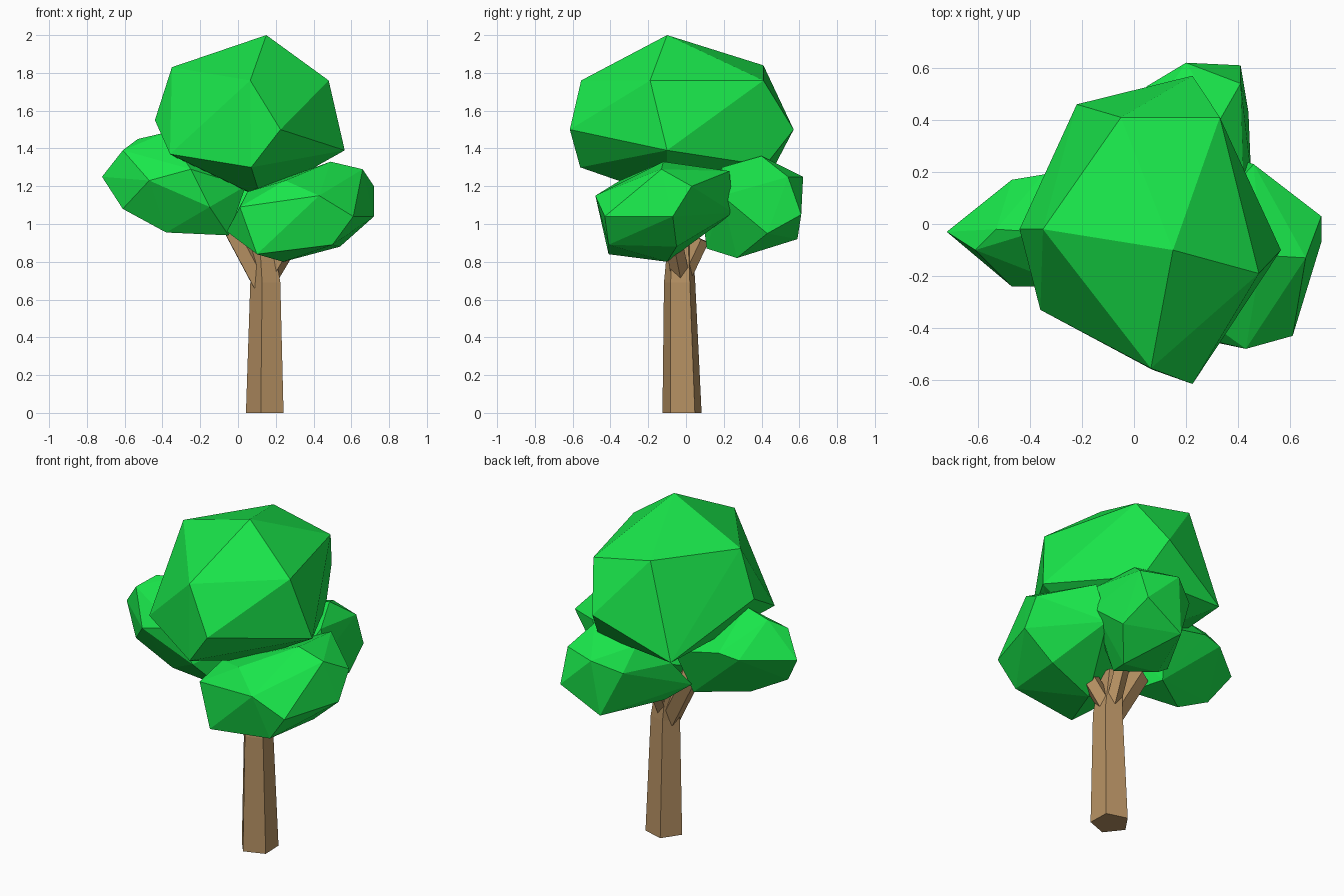
import bpy, bmesh, math
from mathutils import Vector


def material(name, colour):
    m = bpy.data.materials.new(name)
    m.diffuse_color = colour
    return m


LEAF = material("leaf_green", (0.01, 0.80, 0.07, 1))
BARK = material("bark_brown", (0.47, 0.285, 0.125, 1))


def finish(bm, name, mat):
    bmesh.ops.recalc_face_normals(bm, faces=bm.faces)
    me = bpy.data.meshes.new(name)
    bm.to_mesh(me)
    bm.free()
    me.materials.append(mat)
    bpy.context.collection.objects.link(bpy.data.objects.new(name, me))


def clump(name, corners):
    """Faceted leaf mass: convex hull around a few corner points."""
    bm = bmesh.new()
    for c in corners:
        bm.verts.new(c)
    bmesh.ops.convex_hull(bm, input=bm.verts)
    loose = [v for v in bm.verts if not v.link_faces]
    bmesh.ops.delete(bm, geom=loose, context='VERTS')
    finish(bm, name, LEAF)


def limb(name, path, sides=5, turn=0.0):
    """Low-sided tapering limb through (x, y, z, radius) stations."""
    bm = bmesh.new()
    direction = (Vector(path[-1][:3]) - Vector(path[0][:3])).normalized()
    rot = Vector((0, 0, 1)).rotation_difference(direction)
    if direction.z > 0.98:
        rot.identity()
    rings = []
    for x, y, z, r in path:
        ring = []
        for i in range(sides):
            a = turn + math.tau * i / sides
            offset = rot @ Vector((r * math.cos(a), r * math.sin(a), 0))
            ring.append(bm.verts.new(Vector((x, y, z)) + offset))
        rings.append(ring)
    for lo, hi in zip(rings, rings[1:]):
        for i in range(sides):
            j = (i + 1) % sides
            bm.faces.new((lo[i], lo[j], hi[j], hi[i]))
    bm.faces.new(rings[0][::-1])
    bm.faces.new(rings[-1])
    finish(bm, name, BARK)


# Trunk and its forks
limb("trunk", [(0.151, -0.02, 0, 0.109), (0.152, -0.033, 0.69, 0.087),
               (0.13, -0.03, 0.95, 0.065)], turn=0.66)
limb("left_branch", [(0.13, -0.03, 0.68, 0.06), (-0.03, 0.0, 0.98, 0.06)])
limb("right_branch", [(0.17, -0.03, 0.73, 0.05), (0.26, -0.06, 0.88, 0.05)])
limb("rear_branch", [(0.15, -0.01, 0.73, 0.045), (0.16, 0.08, 0.92, 0.045)])

# Large top crown
clump("top_crown", [
    (0.15, -0.10, 2.00), (-0.35, -0.02, 1.83), (0.48, -0.19, 1.76),
    (0.065, -0.555, 1.76), (-0.05, 0.41, 1.84), (0.33, 0.41, 1.76),
    (0.225, -0.615, 1.50), (0.225, 0.57, 1.50), (0.565, -0.10, 1.39),
    (-0.36, -0.33, 1.37), (-0.44, -0.02, 1.55), (-0.22, 0.46, 1.29),
    (0.07, -0.56, 1.30), (0.12, -0.10, 1.14), (0.29, 0.42, 1.31)])

# Left leaf clump
clump("left_crown", [
    (-0.72, -0.03, 1.25), (-0.61, -0.10, 1.39), (-0.53, -0.02, 1.45),
    (-0.38, -0.03, 1.485), (-0.47, 0.17, 1.26), (-0.61, -0.10, 1.08),
    (-0.38, -0.08, 0.955), (-0.12, 0.10, 0.95), (-0.47, -0.24, 1.23),
    (-0.15, -0.22, 1.09), (-0.05, -0.10, 0.94), (0.04, -0.05, 1.20),
    (-0.06, 0.20, 1.22), (-0.25, -0.24, 1.29), (-0.35, 0.19, 1.28)])

# Right front leaf clump
clump("right_crown", [
    (0.72, 0.03, 1.20), (0.66, -0.13, 1.29), (0.72, -0.07, 1.04),
    (0.43, -0.48, 1.15), (0.61, -0.43, 1.04), (0.50, -0.41, 0.89),
    (0.10, -0.41, 0.84), (0.01, -0.38, 1.09), (0.24, -0.10, 0.80),
    (0.54, -0.05, 0.88), (0.40, 0.25, 1.06), (0.46, 0.23, 1.28),
    (0.49, -0.12, 1.33), (0.25, -0.35, 1.23), (-0.06, -0.22, 0.96),
    (0.05, -0.22, 1.17)])

# Rear leaf clump
clump("rear_crown", [
    (0.41, 0.61, 1.05), (0.41, 0.54, 1.25), (0.20, 0.62, 1.25),
    (0.16, 0.59, 0.92), (0.05, 0.40, 1.30), (0.00, 0.20, 0.91),
    (0.44, 0.43, 0.95), (0.30, 0.27, 0.82), (0.42, 0.19, 1.30),
    (0.33, 0.40, 1.36), (0.45, 0.19, 1.15), (0.24, 0.11, 0.87),
    (0.32, 0.08, 1.10), (0.05, 0.53, 1.18), (-0.08, 0.25, 1.17),
    (-0.13, 0.13, 1.01)])
